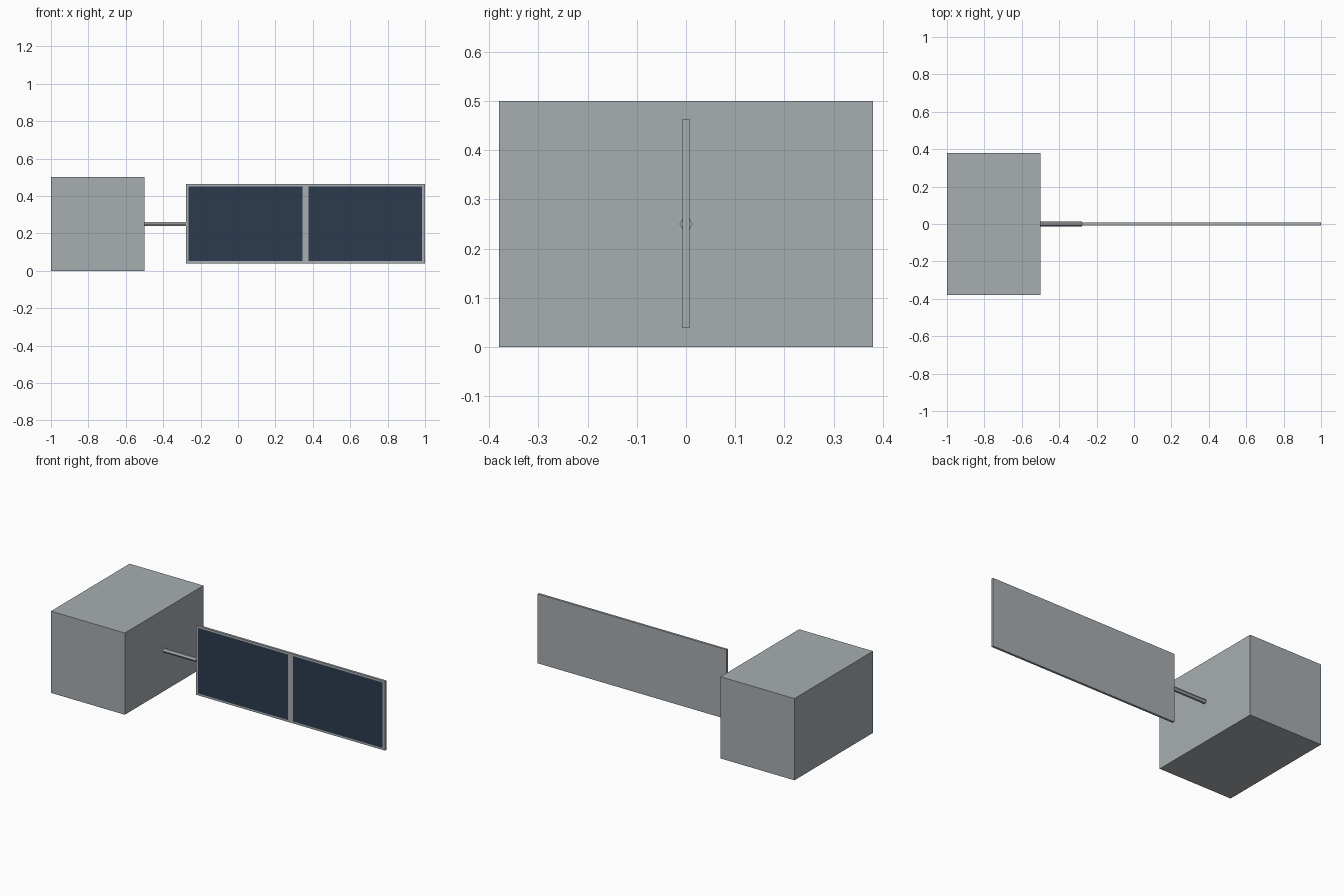
import bpy, bmesh, math
from mathutils import Vector

if "Cube" in bpy.data.objects:
    bpy.data.objects.remove(bpy.data.objects["Cube"])


def material(name, rgb):
    mat = bpy.data.materials.new(name)
    mat.use_nodes = True
    mat.diffuse_color = (*rgb, 1)
    mat.node_tree.nodes["Principled BSDF"].inputs["Base Color"].default_value = (*rgb, 1)
    return mat


def box(name, low, high, mat):
    low, high = Vector(low), Vector(high)
    bpy.ops.mesh.primitive_cube_add(size=1, location=(low + high) / 2)
    obj = bpy.context.object
    obj.name = name
    obj.scale = high - low
    bpy.ops.object.transform_apply(location=True, rotation=True, scale=True)
    obj.data.materials.append(mat)
    return obj


grey = material("metal grey", (0.39, 0.42, 0.44))
navy = material("solar cell navy", (0.025, 0.042, 0.076))

# Main body
box("body", (-1, -0.38, 0), (-0.5, 0.38, 0.5), grey)

# Hexagonal arm joining body and panel
bpy.ops.mesh.primitive_cylinder_add(
    vertices=6, radius=0.0132, depth=0.224,
    location=(-0.389, 0, 0.25), rotation=(0, math.pi / 2, 0))
arm = bpy.context.object
arm.name = "panel_arm"
arm.data.materials.append(grey)

# Solar panel: cut the slab along the frame lines, colour the two front cells
panel = box("solar_panel", (-0.278, -0.007, 0.039), (1, 0.007, 0.463), grey)
panel.data.materials.append(navy)
cells_x = [(-0.265, 0.345), (0.377, 0.983)]
cells_z = (0.051, 0.451)
bm = bmesh.new()
bm.from_mesh(panel.data)
cuts = [((x, 0, 0), (1, 0, 0)) for pair in cells_x for x in pair]
cuts += [((0, 0, z), (0, 0, 1)) for z in cells_z]
for point, normal in cuts:
    bmesh.ops.bisect_plane(bm, geom=bm.verts[:] + bm.edges[:] + bm.faces[:],
                           plane_co=point, plane_no=normal)
bm.normal_update()
for face in bm.faces:
    c = face.calc_center_median()
    in_cell = any(a < c.x < b for a, b in cells_x) and cells_z[0] < c.z < cells_z[1]
    if face.normal.y < -0.9 and in_cell:
        face.material_index = 1
bm.to_mesh(panel.data)
bm.free()
